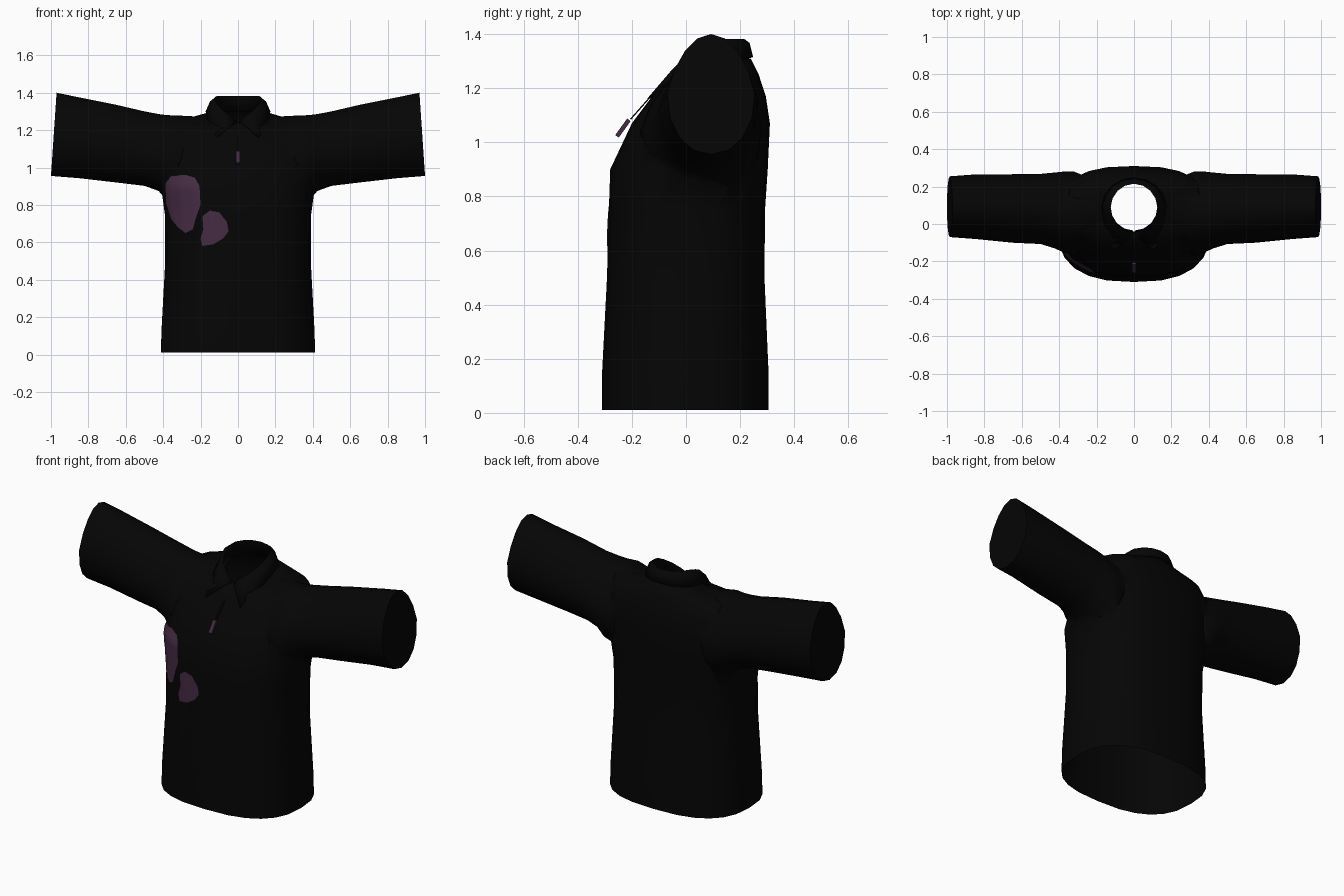
import bpy, bmesh, math
from mathutils import Vector
from mathutils.bvhtree import BVHTree

cube = bpy.data.objects.get("Cube")
if cube:
    bpy.data.objects.remove(cube, do_unlink=True)


def material(name, rgb):
    m = bpy.data.materials.new(name)
    m.use_nodes = True
    m.diffuse_color = (*rgb, 1)
    bsdf = m.node_tree.nodes["Principled BSDF"]
    bsdf.inputs["Base Color"].default_value = (*rgb, 1)
    bsdf.inputs["Roughness"].default_value = 0.9
    return m


BLACK = material("black cloth", (0.0015, 0.0015, 0.0015))
PURPLE = material("dull purple", (0.058, 0.024, 0.055))
TORSO_SIDES = 24
SLEEVE_SIDES = 16


def make(name, bm, mat, smooth=True):
    mesh = bpy.data.meshes.new(name)
    bm.to_mesh(mesh)
    bm.free()
    ob = bpy.data.objects.new(name, mesh)
    bpy.context.collection.objects.link(ob)
    mesh.materials.append(mat)
    if smooth:
        smooth_shade(ob)
    return ob


def smooth_shade(ob):
    bpy.ops.object.select_all(action='DESELECT')
    ob.select_set(True)
    bpy.context.view_layer.objects.active = ob
    bpy.ops.object.shade_smooth_by_angle(angle=math.radians(50))


def loft(rings):
    """Closed solid through a list of point rings."""
    bm = bmesh.new()
    loops = [[bm.verts.new(p) for p in ring] for ring in rings]
    for a, b in zip(loops, loops[1:]):
        for i in range(len(a)):
            j = (i + 1) % len(a)
            bm.faces.new((a[i], a[j], b[j], b[i]))
    bm.faces.new(loops[0])
    bm.faces.new(loops[-1])
    bmesh.ops.recalc_face_normals(bm, faces=bm.faces)
    return bm


def oval(sides, power):
    """Unit superellipse points."""
    for i in range(sides):
        a = 2 * math.pi * i / sides
        c, s = math.cos(a), math.sin(a)
        yield (math.copysign(abs(c) ** (2 / power), c),
               math.copysign(abs(s) ** (2 / power), s))


def torso_ring(z, half, front, back, tilt):
    mid, depth = (front + back) / 2, (back - front) / 2
    return [(half * u, mid + depth * v, z + tilt * (mid + depth * v - 0.095))
            for u, v in oval(TORSO_SIDES, 2.6 if z < 1.26 else 2.1)]


def sleeve_ring(side, x, top, bottom, front, back):
    """Egg-shaped ring, narrower towards the top."""
    mid, depth = (front + back) / 2, (back - front) / 2
    cz, h = (top + bottom) / 2, (top - bottom) / 2
    return [(side * (x - 0.015 * v * (x > 0.9)),
             mid + depth * u * (1 - 0.24 * max(v, 0)), cz + h * v)
            for u, v in oval(SLEEVE_SIDES, 2.1)]


# Body: height, half width, front, back, tilt
TORSO = [(0.01, 0.413, -0.31, 0.305, 0), (0.15, 0.408, -0.31, 0.305, 0),
         (0.5, 0.389, -0.292, 0.29, 0), (0.75, 0.391, -0.285, 0.292, 0),
         (0.9, 0.412, -0.28, 0.302, 0), (1.07, 0.41, -0.2, 0.31, 0),
         (1.17, 0.4, -0.125, 0.295, 0), (1.235, 0.36, -0.085, 0.268, 0.1),
         (1.272, 0.2, -0.065, 0.24, 0.25), (1.28, 0.13, -0.04, 0.215, 0.3)]
# Sleeves: distance out, top, bottom, front, back
SLEEVE = [(0.17, 1.27, 0.95, -0.05, 0.22), (0.32, 1.278, 0.8, -0.17, 0.28),
          (0.38, 1.28, 0.825, -0.15, 0.28), (0.425, 1.286, 0.875, -0.13, 0.275),
          (0.5, 1.3, 0.902, -0.107, 0.268), (0.65, 1.335, 0.92, -0.1, 0.266),
          (0.85, 1.375, 0.943, -0.08, 0.265), (0.985, 1.4, 0.955, -0.07, 0.255)]

shirt = make("shirt_body", loft([torso_ring(*r) for r in TORSO]), BLACK, False)
for side in (1, -1):
    sleeve = make("sleeve_helper",
                  loft([sleeve_ring(side, *r) for r in SLEEVE]), BLACK, False)
    mod = shirt.modifiers.new("join", 'BOOLEAN')
    mod.operation = 'UNION'
    mod.solver = 'EXACT'
    mod.object = sleeve
    bpy.context.view_layer.objects.active = shirt
    bpy.ops.object.modifier_apply(modifier=mod.name)
    bpy.data.objects.remove(sleeve, do_unlink=True)

# Open the hem and neck; the cuffs stay closed
bm = bmesh.new()
bm.from_mesh(shirt.data)
caps = [f for f in bm.faces if len(f.verts) >= TORSO_SIDES]
bmesh.ops.delete(bm, geom=caps, context='FACES')
surface = BVHTree.FromBMesh(bm)
bm.to_mesh(shirt.data)
bm.free()
smooth_shade(shirt)

# Folded collar: inner stand, fold line and outer flap, split at the front
bm = bmesh.new()
rows = []
STEPS = 16
for i in range(STEPS + 1):
    a = math.pi * (2 * i / STEPS - 1) * 0.985
    t = abs(a) / math.pi
    s, c = math.sin(a), math.cos(a)
    drop = max(0, t - 0.4) / 0.6
    fold = Vector((0.125 * s, 0.085 + 0.13 * c, 1.382 - 0.14 * drop ** 1.3))
    stand = Vector((0.125 * s, 0.09 + 0.125 * c, 1.3 - 0.1 * drop))
    edge = Vector((0.173 * s, 0.09 + 0.158 * c, 1.315 - 0.03 * t))
    if t > 0.5:
        tip = Vector((math.copysign(0.11, s), -0.142, 1.163))
        side_edge = Vector((math.copysign(0.173, s), 0.09, 1.3))
        edge = side_edge.lerp(tip, min(1, (t - 0.5) / 0.485))
        edge.x += math.copysign(0.012 * math.sin(2 * math.pi * (t - 0.5)), s)
    outer = fold.lerp(edge, 0.3) + Vector((s, c, 0.5)) * 0.01
    rows.append([bm.verts.new(p) for p in (stand, fold, outer, edge)])
for a, b in zip(rows, rows[1:]):
    for k in range(3):
        bm.faces.new((a[k], b[k], b[k + 1], a[k + 1]))
bmesh.ops.recalc_face_normals(bm, faces=bm.faces)
collar = make("collar", bm, BLACK)
thick = collar.modifiers.new("cloth", 'SOLIDIFY')
thick.thickness = 0.006


# Painted patches laid onto the chest
def patch(name, outline):
    bm = bmesh.new()
    n = len(outline)
    cx = sum(p[0] for p in outline) / n
    cz = sum(p[1] for p in outline) / n

    def drape(x, z):
        hit, normal = surface.ray_cast(Vector((x, -2, z)), Vector((0, 1, 0)))[:2]
        if hit is None:
            hit, normal = surface.find_nearest(Vector((x, -0.1, z)))[:2]
        return bm.verts.new(hit + Vector((0, -0.005, 0)) + normal * 0.002)

    centre = drape(cx, cz)
    rings = []
    for k in range(1, 9):
        f = k / 8
        ring = []
        for i, (x, z) in enumerate(outline):
            x2, z2 = outline[(i + 1) % n]
            for px, pz in ((x, z), ((x + x2) / 2, (z + z2) / 2)):
                ring.append(drape(cx + (px - cx) * f, cz + (pz - cz) * f))
        rings.append(ring)
    m = 2 * n
    for i in range(m):
        j = (i + 1) % m
        bm.faces.new((centre, rings[0][i], rings[0][j]))
        for a, b in zip(rings, rings[1:]):
            bm.faces.new((a[i], b[i], b[j], a[j]))
    bmesh.ops.recalc_face_normals(bm, faces=bm.faces)
    if sum(f.normal.y for f in bm.faces) > 0:
        bmesh.ops.reverse_faces(bm, faces=bm.faces)
    make(name, bm, PURPLE)


patch("large_patch", [(-0.385, 0.92), (-0.355, 0.955), (-0.28, 0.96), (-0.23, 0.945),
                      (-0.205, 0.9), (-0.2, 0.8), (-0.225, 0.73), (-0.24, 0.67),
                      (-0.28, 0.65), (-0.32, 0.68), (-0.36, 0.73), (-0.385, 0.81)])
patch("small_patch", [(-0.19, 0.74), (-0.15, 0.77), (-0.1, 0.76), (-0.06, 0.71),
                      (-0.05, 0.66), (-0.08, 0.62), (-0.13, 0.59), (-0.19, 0.58),
                      (-0.2, 0.62), (-0.185, 0.67)])


# Zip strip and pull tab sloping down the upper chest
def slat(name, top, bottom, width, depth, mat):
    top, bottom = Vector(top), Vector(bottom)
    axis = bottom - top
    bm = bmesh.new()
    bmesh.ops.create_cube(bm, size=1)
    bmesh.ops.scale(bm, vec=(width, depth, axis.length), verts=bm.verts)
    rot = axis.to_track_quat('-Z', 'Y').to_matrix()
    bmesh.ops.rotate(bm, matrix=rot, verts=bm.verts)
    bmesh.ops.translate(bm, vec=(top + bottom) / 2, verts=bm.verts)
    make(name, bm, mat, False)


slat("zip_strip", (0, -0.13, 1.17), (0, -0.205, 1.085), 0.012, 0.005, BLACK)
slat("zip_pull", (0, -0.211, 1.083), (0, -0.255, 1.022), 0.02, 0.016, PURPLE)
